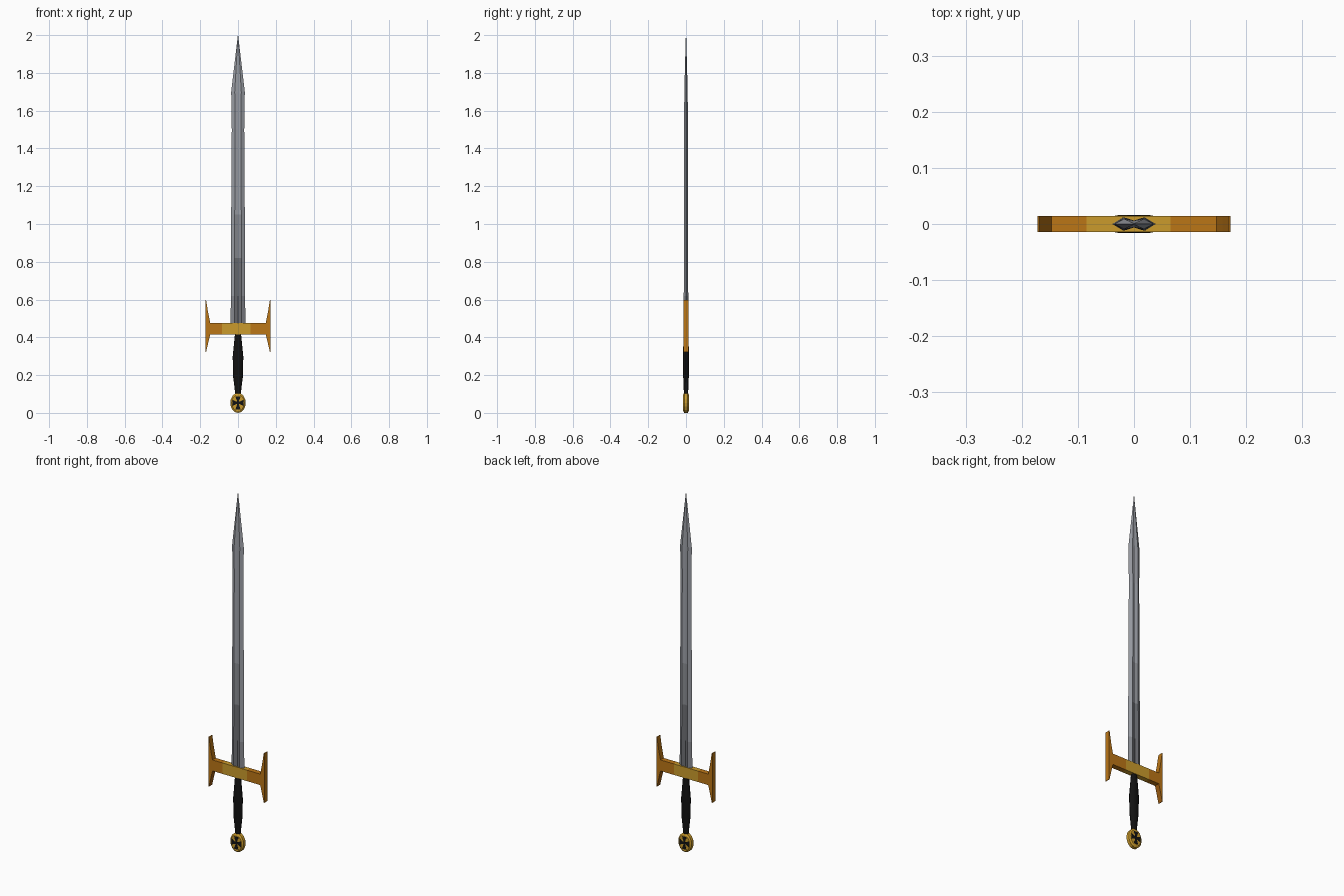
import bpy, bmesh, math

if "Cube" in bpy.data.objects:
    bpy.data.objects.remove(bpy.data.objects["Cube"])


def mat(name, rgb):
    m = bpy.data.materials.new(name)
    m.diffuse_color = (*rgb, 1)
    m.use_nodes = True
    m.node_tree.nodes["Principled BSDF"].inputs["Base Color"].default_value = m.diffuse_color
    return m


STEEL = mat("steel", (0.33, 0.345, 0.38))
MID = mat("mid_steel", (0.25, 0.26, 0.285))
DARK = mat("dark_steel", (0.15, 0.155, 0.17))
GOLD = mat("gold", (0.60, 0.33, 0.025))
ORANGE = mat("orange_gold", (0.50, 0.18, 0.008))
BROWN = mat("bronze_brown", (0.34, 0.11, 0.006))
BLACK = mat("black_leather", (0.006, 0.006, 0.006))


def finish(name, bm, mats, rule=None, smooth=None):
    bmesh.ops.recalc_face_normals(bm, faces=bm.faces)
    if rule:
        for f in bm.faces:
            f.material_index = rule(f.calc_center_median(), f)
    me = bpy.data.meshes.new(name)
    bm.to_mesh(me)
    bm.free()
    for m in mats:
        me.materials.append(m)
    ob = bpy.data.objects.new(name, me)
    bpy.context.collection.objects.link(ob)
    if smooth:
        bpy.context.view_layer.objects.active = ob
        ob.select_set(True)
        bpy.ops.object.shade_smooth_by_angle(angle=math.radians(smooth))
        ob.select_set(False)
    return ob


def loft(bm, rings):
    """Skin a list of closed point rings and cap both ends."""
    vs = [[bm.verts.new(p) for p in r] for r in rings]
    n = len(vs[0])
    for a, b in zip(vs, vs[1:]):
        for i in range(n):
            bm.faces.new((a[i], a[(i + 1) % n], b[(i + 1) % n], b[i]))
    bm.faces.new(vs[0])
    bm.faces.new(vs[-1])


def prism(bm, outline, y0, y1):
    loft(bm, [[(x, y, z) for x, z in outline] for y in (y0, y1)])


# Blade: diamond-like section with a shallow fuller on both faces
def blade_ring(z, w, t, g):
    return [(-w, 0, z), (-w * .48, -t, z), (0, -g, z), (w * .48, -t, z),
            (w, 0, z), (w * .48, t, z), (0, g, z), (-w * .48, t, z)]


bm = bmesh.new()
loft(bm, [blade_ring(*s) for s in (
    (0.45, .039, .012, .006), (0.62, .038, .012, .006), (0.82, .037, .011, .006),
    (1.05, .036, .011, .006), (1.50, .033, .010, .006), (1.70, .036, .009, .006),
    (1.998, .001, .001, .001))])


def blade_rule(c, f):
    if abs(c.x) < .015 and c.z < 0.72:
        return 2
    return 1 if c.z < 0.55 or (abs(c.x) < .015 and c.z < 1.1) else 0


finish("blade", bm, [STEEL, MID, DARK], blade_rule)

# Crossguard bar, cut in strips that shift from gold to orange
T = 0.0145
bm = bmesh.new()
loft(bm, [[(x, -T, .415), (x, T, .415), (x, T, .476), (x, -T, .476)]
          for x in (-.15, -.085, .065, .15)])
finish("crossguard", bm, [GOLD, ORANGE],
       lambda c, f: 0 if -.085 < c.x < .065 else 1)

# Flared pointed ends of the guard
for side, label in ((-1, "left"), (1, "right")):
    bm = bmesh.new()
    prism(bm, [(side * x, z) for x, z in (
        (.172, .322), (.172, .598), (.169, .598), (.158, .53), (.147, .476),
        (.147, .415), (.158, .37), (.169, .322))], -T, T)
    finish("guard_end_" + label, bm, [ORANGE, BROWN],
           lambda c, f: 1 if abs(f.normal.y) < .5 and abs(c.x) < .17 and c.z < .42 else 0)

# Grip: swelling ten-sided handle
bm = bmesh.new()
loft(bm, [[(w * math.cos(i * math.tau / 10), t * math.sin(i * math.tau / 10), z)
           for i in range(10)]
          for z, w, t in ((.09, .014, .011), (.13, .018, .013), (.20, .027, .016),
                          (.30, .028, .017), (.36, .022, .015), (.42, .016, .013))])
finish("grip", bm, [BLACK], smooth=50)

# Pommel: bevelled disc facing front and back
PZ, RX, RZ = .053, .041, .053
bm = bmesh.new()
loft(bm, [[(RX * s * math.cos(i * math.tau / 16), y, PZ + RZ * s * math.sin(i * math.tau / 16))
           for i in range(16)]
          for y, s in ((-.015, .82), (-.009, 1), (.009, 1), (.015, .82))])
finish("pommel", bm, [GOLD])

# Black flared cross plates on both pommel faces
for s, label in ((-1, "front"), (1, "back")):
    bm = bmesh.new()
    y0, y1 = sorted((s * .0145, s * .0158))
    for k in range(4):
        c, n = math.cos(k * math.pi / 2), math.sin(k * math.pi / 2)
        arm = [(0, -.005), (.008, -.005), (.029, -.014), (.029, .014), (.008, .005), (0, .005)]
        prism(bm, [(c * u - n * v, PZ + 1.2 * (n * u + c * v)) for u, v in arm], y0, y1)
    finish("pommel_cross_" + label, bm, [BLACK])
